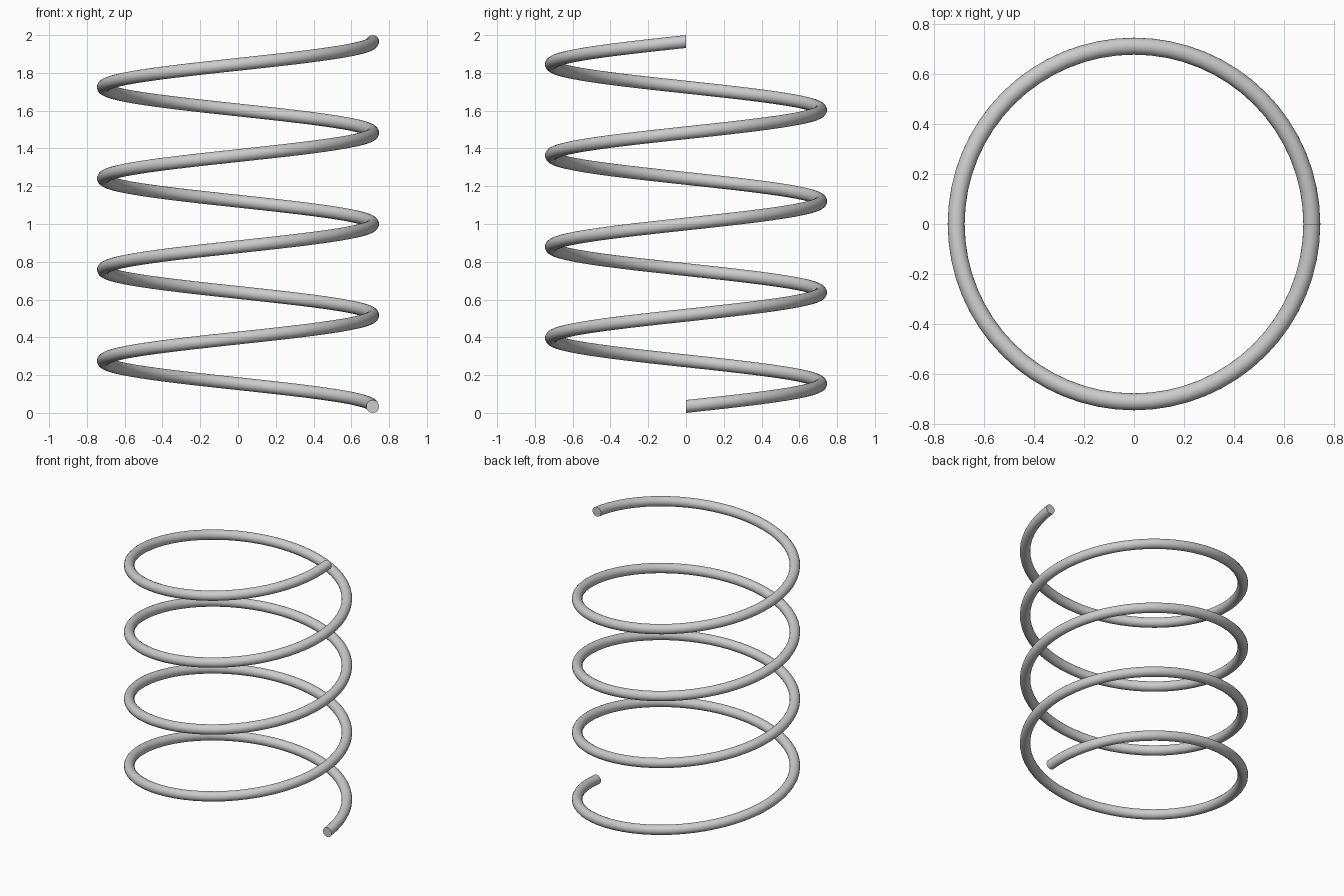
import bpy, bmesh, math
from mathutils import Matrix

if "Cube" in bpy.data.objects:
    bpy.data.objects.remove(bpy.data.objects["Cube"])

RADIUS, WIRE, TURNS, HEIGHT = 0.713, 0.034, 4, 2.0
STEPS, SIDES = 64, 20            # segments per turn, sides of the wire
RISE = (HEIGHT - 2 * WIRE) / (TURNS * STEPS)

bm = bmesh.new()

# Wire section: upright disc at the start of the coil
place = Matrix.Translation((RADIUS, 0, WIRE)) @ Matrix.Rotation(math.pi / 2, 4, 'X')
bmesh.ops.create_circle(bm, cap_ends=True, segments=SIDES, radius=WIRE, matrix=place)
start_cap = bm.faces[:]
rim = bm.edges[:]

# Sweep the rim counter-clockwise and upward, one ring per step
for i in range(TURNS * STEPS):
    out = bmesh.ops.extrude_edge_only(bm, edges=rim)["geom"]
    verts = [g for g in out if isinstance(g, bmesh.types.BMVert)]
    rim = [g for g in out if isinstance(g, bmesh.types.BMEdge)]
    bmesh.ops.rotate(bm, verts=verts, cent=(0, 0, 0),
                     matrix=Matrix.Rotation(2 * math.pi / STEPS, 3, 'Z'))
    bmesh.ops.translate(bm, verts=verts, vec=(0, 0, RISE))

# Close the top end
bmesh.ops.contextual_create(bm, geom=rim)
bmesh.ops.recalc_face_normals(bm, faces=bm.faces[:])

mesh = bpy.data.meshes.new("coil_spring")
bm.to_mesh(mesh)
bm.free()
spring = bpy.data.objects.new("coil_spring", mesh)
bpy.context.collection.objects.link(spring)

# Smooth wire with crisp flat ends
bpy.context.view_layer.objects.active = spring
spring.select_set(True)
bpy.ops.object.shade_smooth_by_angle(angle=math.radians(40))
